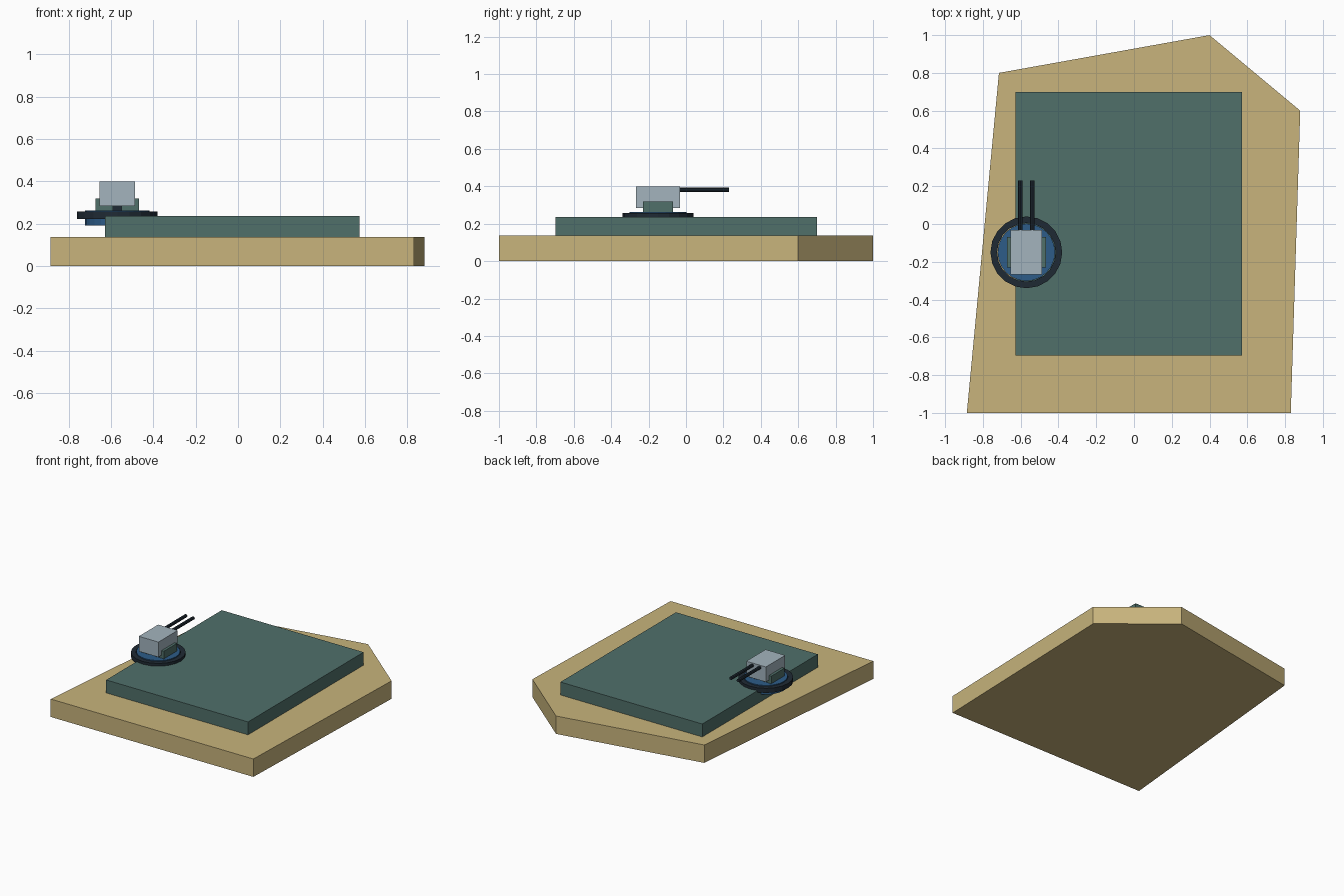
import bpy, bmesh, math
from mathutils import Matrix, Vector

if "Cube" in bpy.data.objects:
    bpy.data.objects.remove(bpy.data.objects["Cube"], do_unlink=True)


def material(name, srgb):
    def linear(c):
        return c / 12.92 if c < 0.04045 else ((c + 0.055) / 1.055) ** 2.4
    color = [linear(c / 255) for c in bytes.fromhex(srgb)] + [1]
    mat = bpy.data.materials.new(name)
    mat.use_nodes = True
    mat.diffuse_color = color
    mat.node_tree.nodes["Principled BSDF"].inputs["Base Color"].default_value = color
    return mat


SAND = material("sand", "C8B47C")
GREEN = material("grey green", "50706A")
BLUE = material("blue", "2D5C88")
DARK = material("dark steel", "1F2A34")
GREY = material("light grey", "A3B4BE")


def finish(name, bm, mat):
    bmesh.ops.recalc_face_normals(bm, faces=bm.faces)
    mesh = bpy.data.meshes.new(name)
    bm.to_mesh(mesh)
    bm.free()
    mesh.materials.append(mat)
    obj = bpy.data.objects.new(name, mesh)
    bpy.context.collection.objects.link(obj)
    return obj


def box(name, low, high, mat):
    low, high = Vector(low), Vector(high)
    bm = bmesh.new()
    bmesh.ops.create_cube(bm, size=1, matrix=Matrix.Translation((low + high) / 2)
                          @ Matrix.Diagonal((*(high - low), 1)))
    return finish(name, bm, mat)


def prism(name, outline, z0, z1, mat):
    bm = bmesh.new()
    face = bm.faces.new([bm.verts.new((x, y, z0)) for x, y in outline])
    new = bmesh.ops.extrude_face_region(bm, geom=[face])["geom"]
    for v in new:
        if isinstance(v, bmesh.types.BMVert):
            v.co.z = z1
    return finish(name, bm, mat)


def cylinder(name, center, radius, depth, sides, mat, tilt=0):
    bm = bmesh.new()
    bmesh.ops.create_cone(bm, cap_ends=True, segments=sides, radius1=radius, radius2=radius,
                          depth=depth, matrix=Matrix.Translation(center)
                          @ Matrix.Rotation(tilt, 4, "X"))
    return finish(name, bm, mat)


# Irregular ground block and the slab resting on it
prism("ground_block", [(-0.885, -1), (0.83, -1), (0.88, 0.6), (0.4, 1), (-0.715, 0.8)],
      0, 0.137, SAND)
box("upper_slab", (-0.628, -0.697, 0.137), (0.573, 0.7, 0.236), GREEN)

# Turntable: blue disc inside a dark flat ring
cx, cy = -0.57, -0.15
cylinder("turntable_disc", (cx, cy, 0.227), 0.152, 0.07, 24, BLUE)

SIDES = 20
section = [(0.155, 0.222), (0.19, 0.222), (0.19, 0.257), (0.155, 0.257)]
bm = bmesh.new()
rings = []
for i in range(SIDES):
    a = math.tau * i / SIDES
    rings.append([bm.verts.new((cx + r * math.cos(a), cy + r * math.sin(a), z))
                  for r, z in section])
for i, ring in enumerate(rings):
    after = rings[(i + 1) % SIDES]
    for j in range(4):
        k = (j + 1) % 4
        bm.faces.new((ring[j], after[j], after[k], ring[k]))
finish("turntable_ring", bm, DARK)

# Cradle cheeks, pivot and housing
for side, name in ((-1, "right_cheek"), (1, "left_cheek")):
    xs = sorted((cx + side * 0.02, cx + side * 0.103))
    box(name, (xs[0], -0.23, 0.26), (xs[1], -0.07, 0.32), GREEN)
box("pivot", (cx - 0.02, -0.22, 0.26), (cx + 0.02, -0.08, 0.29), DARK)
box("housing", (cx - 0.083, -0.267, 0.284), (cx + 0.083, -0.033, 0.399), GREY)

# Twin rods pointing backwards
for side, name in ((-1, "right_rod"), (1, "left_rod")):
    cylinder(name, (cx + side * 0.031, 0.09, 0.381), 0.012, 0.28, 8, DARK, math.pi / 2)
